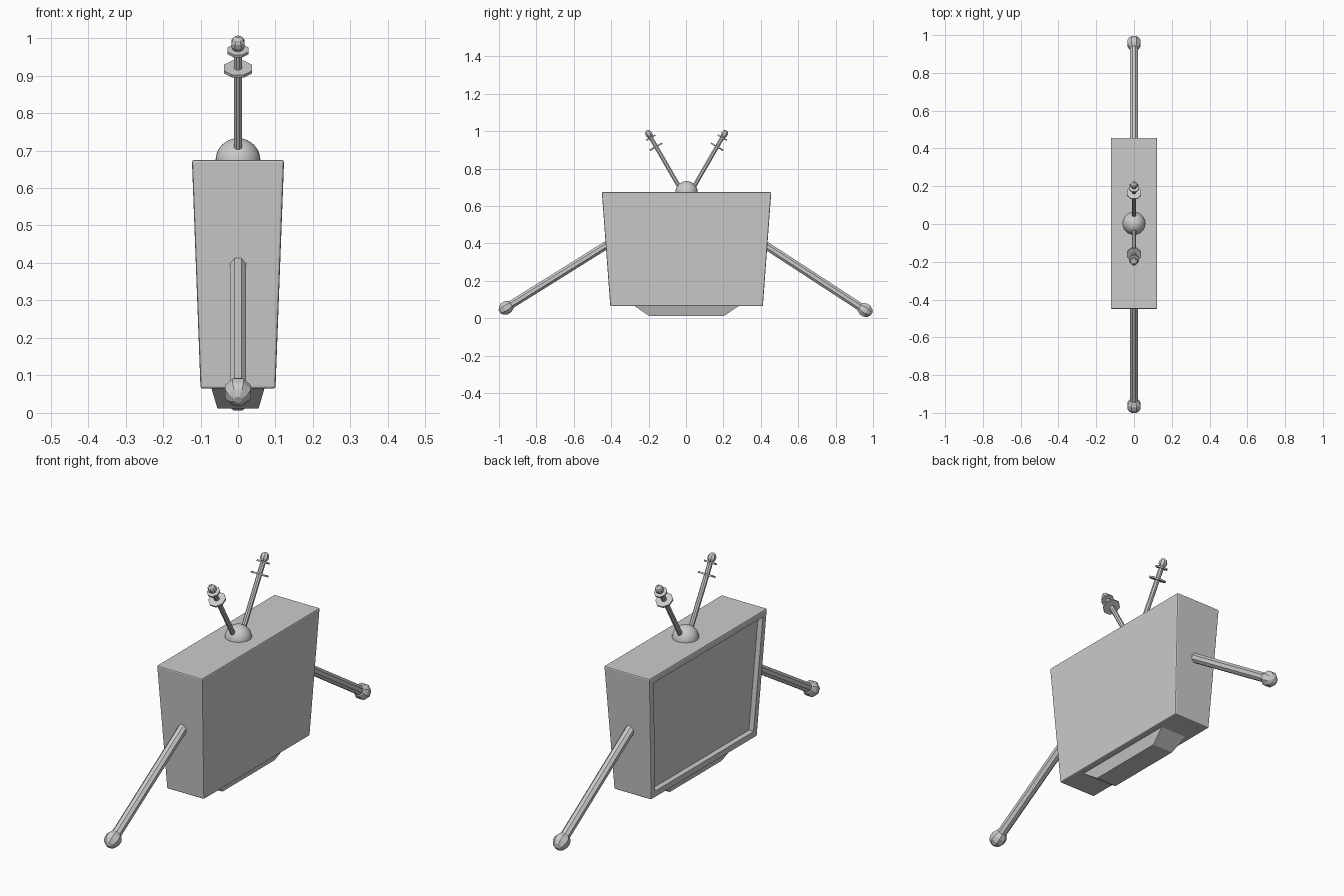
import bpy, bmesh, math
from mathutils import Vector

old = bpy.data.objects.get("Cube")
if old:
    bpy.data.objects.remove(old)

grey = bpy.data.materials.new("plain_grey")
grey.use_nodes = True
grey.diffuse_color = (0.6, 0.6, 0.6, 1)
grey.node_tree.nodes["Principled BSDF"].inputs["Base Color"].default_value = (0.6, 0.6, 0.6, 1)


def finish(name, bm):
    bmesh.ops.recalc_face_normals(bm, faces=bm.faces)
    mesh = bpy.data.meshes.new(name)
    bm.to_mesh(mesh)
    bm.free()
    mesh.materials.append(grey)
    obj = bpy.data.objects.new(name, mesh)
    bpy.context.collection.objects.link(obj)
    return obj


def tapered_box(low, high, z0, z1, y_mid):
    """Box with a different half size (x, y) at bottom and top."""
    bm = bmesh.new()
    bmesh.ops.create_cube(bm, size=2)
    for v in bm.verts:
        hx, hy = high if v.co.z > 0 else low
        v.co = (v.co.x * hx, v.co.y * hy + y_mid, z1 if v.co.z > 0 else z0)
    return bm


def lathe(name, origin, axis, profile, sides=8):
    """Turn (radius, distance) pairs around an axis, closing both ends."""
    bm = bmesh.new()
    turn = Vector(axis).to_track_quat('Z', 'X')
    rings = []
    for r, t in profile:
        ring = []
        for i in range(sides):
            a = math.tau * (i + 0.5) / sides
            p = Vector((r * math.cos(a), r * math.sin(a), t))
            ring.append(bm.verts.new(Vector(origin) + turn @ p))
        rings.append(ring)
    for a, b in zip(rings, rings[1:]):
        for i in range(sides):
            j = (i + 1) % sides
            bm.faces.new((a[i], a[j], b[j], b[i]))
    bm.faces.new(rings[0][::-1])
    bm.faces.new(rings[-1])
    return finish(name, bm)


def ball_profile(radius, length, centre, rings=6):
    angles = [math.pi * (i + 0.5) / rings for i in range(rings)]
    return [(radius * math.sin(a), centre - length * math.cos(a)) for a in angles]


# Cabinet: softly bevelled, with a recessed screen on one broad side
bm = tapered_box((0.1, 0.408), (0.123, 0.453), 0.065, 0.675, 0.003)
bmesh.ops.bevel(bm, geom=bm.edges[:], offset=0.006, segments=2, profile=0.5, affect='EDGES')
bm.normal_update()
screen = min(bm.faces, key=lambda f: f.normal.x * f.calc_area())
bmesh.ops.inset_region(bm, faces=[screen], thickness=0.036)
inward = -screen.normal.copy()
floor = bmesh.ops.extrude_discrete_faces(bm, faces=[screen])["faces"][0]
bmesh.ops.translate(bm, verts=floor.verts[:], vec=inward * 0.025)
finish("cabinet", bm)

# Tapered foot under the cabinet
finish("base", tapered_box((0.055, 0.2), (0.072, 0.285), 0.012, 0.07, 0.003))

# Dome on top
bm = bmesh.new()
bmesh.ops.create_uvsphere(bm, u_segments=32, v_segments=16, radius=0.06)
bmesh.ops.translate(bm, verts=bm.verts[:], vec=(0, 0.003, 0.673))
dome = finish("antenna_dome", bm)
for p in dome.data.polygons:
    p.use_smooth = True

# Antennas and slanted legs at both ends
for end, side in (("front", -1), ("back", 1)):
    foot = Vector((0, -0.962, 0.056)) if side < 0 else Vector((0, 0.957, 0.044))
    hip = Vector((0, side * 0.4, 0.407))
    span = foot - hip
    lathe(end + "_leg", hip, span, [(0.023, 0), (0.023, span.length)])
    lathe(end + "_leg_ball", foot, span, ball_profile(0.039, 0.042, 0))

    root = Vector((0, 0.003, 0.635))
    tilt = Vector((0, side * 0.5, 0.866))
    lathe(end + "_antenna_rod", root, tilt, [(0.012, 0.03), (0.012, 0.4)])
    lathe(end + "_antenna_large_disc", root, tilt, [(0.041, 0.322), (0.041, 0.33)])
    lathe(end + "_antenna_small_disc", root, tilt, [(0.03, 0.378), (0.03, 0.386)])
    lathe(end + "_antenna_tip", root, tilt, ball_profile(0.02, 0.023, 0.404))
